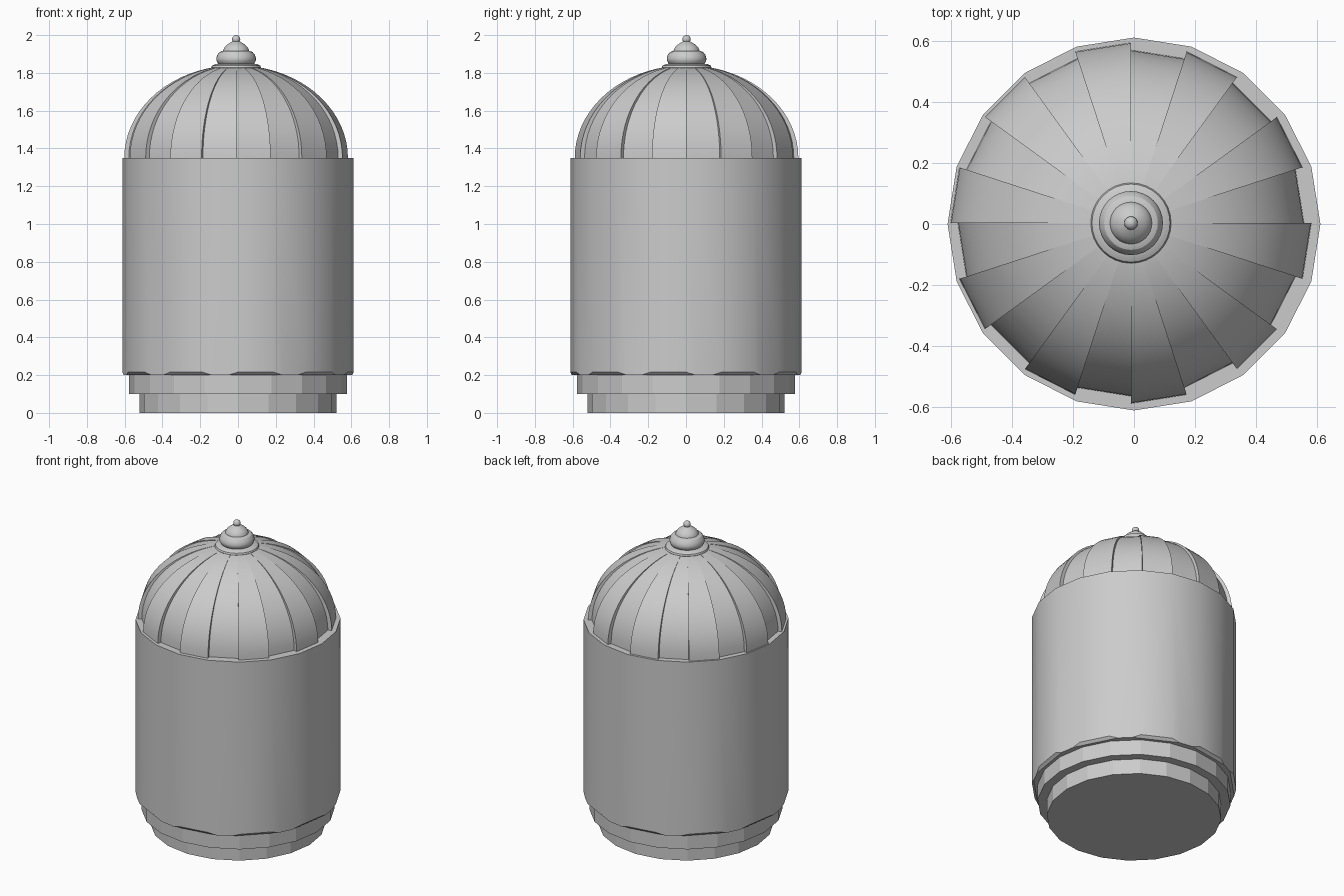
import bpy, bmesh, math

if "Cube" in bpy.data.objects:
    bpy.data.objects.remove(bpy.data.objects["Cube"])

SIDES = 20
STEP = 2 * math.pi / SIDES

grey = bpy.data.materials.new("plain_grey")
grey.diffuse_color = (0.6, 0.6, 0.6, 1)
grey.use_nodes = True
grey.node_tree.nodes["Principled BSDF"].inputs["Base Color"].default_value = grey.diffuse_color


def finish(name, bm, loc=(0, 0, 0), smooth=True):
    bmesh.ops.recalc_face_normals(bm, faces=bm.faces[:])
    me = bpy.data.meshes.new(name)
    bm.to_mesh(me)
    bm.free()
    ob = bpy.data.objects.new(name, me)
    bpy.context.collection.objects.link(ob)
    ob.location = loc
    me.materials.append(grey)
    if smooth:
        bpy.ops.object.select_all(action='DESELECT')
        ob.select_set(True)
        bpy.context.view_layer.objects.active = ob
        bpy.ops.object.shade_smooth_by_angle(angle=math.radians(30))
    return ob


def prism(r, z0, z1):
    """Twenty-sided drum with a corner on the x axis."""
    bm = bmesh.new()
    rings = [[bm.verts.new((r * math.cos(i * STEP), r * math.sin(i * STEP), z))
              for i in range(SIDES)] for z in (z0, z1)]
    for i in range(SIDES):
        j = (i + 1) % SIDES
        bm.faces.new((rings[0][i], rings[0][j], rings[1][j], rings[1][i]))
    bm.faces.new(rings[0][::-1])
    bm.faces.new(rings[1])
    return bm, rings


def lathe(name, profile, loc, segs=32):
    bm = bmesh.new()
    rings = [[bm.verts.new((r * math.cos(2 * math.pi * i / segs),
                            r * math.sin(2 * math.pi * i / segs), z))
              for i in range(segs)] for r, z in profile]
    for a, b in zip(rings, rings[1:]):
        for i in range(segs):
            j = (i + 1) % segs
            bm.faces.new((a[i], a[j], b[j], b[i]))
    bm.faces.new(rings[0][::-1])
    bm.faces.new(rings[-1])
    return finish(name, bm, loc)


# Stepped base
for name, r, z0, z1 in (("base_foot", 0.522, 0, 0.1), ("base_step", 0.577, 0.1, 0.2)):
    finish(name, prism(r, z0, z1)[0], smooth=False)

# Main body, alternate lower edges chamfered
bm, rings = prism(0.612, 0.2, 1.35)
low = rings[0]
edges = [bm.edges.get((low[i], low[(i + 1) % SIDES])) for i in range(1, SIDES, 2)]
bmesh.ops.bevel(bm, geom=edges, offset=0.016, segments=1, affect='EDGES')
finish("body", bm)

# Dome with alternate raised panels
bm = bmesh.new()
ROWS = 16
columns = []
for i in range(SIDES):
    r = 0.592 if i % 2 else 0.568
    for a in (i * STEP, (i + 1) * STEP):
        col = []
        for k in range(ROWS + 1):
            t = math.radians(80) * k / ROWS
            rr = r * math.cos(t)
            col.append(bm.verts.new((rr * math.cos(a), rr * math.sin(a),
                                     1.35 + 0.49 * math.sin(t))))
        columns.append(col)
for c, d in zip(columns, columns[1:] + columns[:1]):
    for k in range(ROWS):
        bm.faces.new((c[k], d[k], d[k + 1], c[k + 1]))
bm.faces.new([c[-1] for c in columns])
finish("dome", bm, (-0.01, 0.003, 0))

# Finial: collar, bulb, bell and ball
top = (-0.01, 0.003, 0)
lathe("finial_collar", [(0.115, 1.81), (0.128, 1.818), (0.132, 1.828), (0.128, 1.838),
                        (0.112, 1.846), (0.09, 1.85)], top)
lathe("finial_bulb", [(0.085, 1.84), (0.096, 1.851), (0.104, 1.865), (0.105, 1.877),
                      (0.1, 1.895), (0.088, 1.91), (0.07, 1.917)], top)
lathe("finial_bell", [(0.07, 1.91), (0.068, 1.922), (0.06, 1.937), (0.046, 1.95),
                      (0.032, 1.959), (0.02, 1.966)], top)
bm = bmesh.new()
bmesh.ops.create_uvsphere(bm, u_segments=20, v_segments=12, radius=0.022)
finish("finial_ball", bm, (-0.01, 0.003, 1.978))
